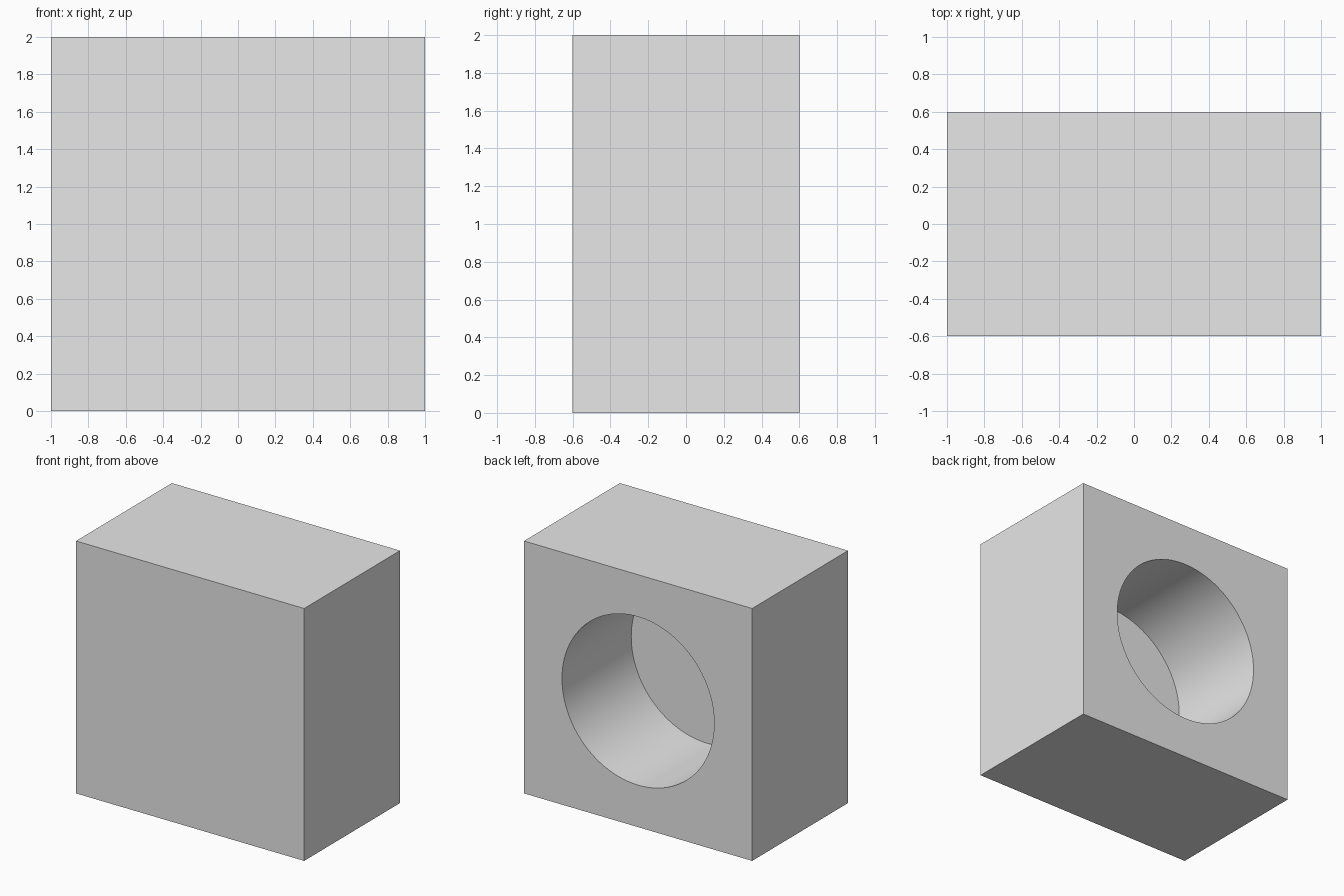
import bpy
import math

if "Cube" in bpy.data.objects:
    bpy.data.objects.remove(bpy.data.objects["Cube"], do_unlink=True)

WIDTH, DEPTH, HEIGHT = 2.0, 1.2, 2.0
FRONT_WALL = 0.333
BORE_RADIUS = 0.667
OVERSHOOT = 0.2

# Plain light grey
grey = bpy.data.materials.new("light_grey")
grey.use_nodes = True
colour = (0.8, 0.8, 0.8, 1.0)
grey.diffuse_color = colour
grey.node_tree.nodes["Principled BSDF"].inputs["Base Color"].default_value = colour

# Solid block
bpy.ops.mesh.primitive_cube_add(size=1, location=(0, 0, HEIGHT / 2))
block = bpy.context.object
block.name = "block"
block.scale = (WIDTH, DEPTH, HEIGHT)
bpy.ops.object.transform_apply(location=False, rotation=False, scale=True)
block.data.materials.append(grey)

# Cutter for the blind round hole, open at the back
bore_floor = -DEPTH / 2 + FRONT_WALL
bore_end = DEPTH / 2 + OVERSHOOT
bpy.ops.mesh.primitive_cylinder_add(
    vertices=128, radius=BORE_RADIUS, depth=bore_end - bore_floor,
    location=(0, (bore_floor + bore_end) / 2, HEIGHT / 2),
    rotation=(math.pi / 2, 0, 0))
cutter = bpy.context.object
cutter.name = "hole_cutter"
cutter.data.materials.append(grey)

# Cut the hole, then discard the cutter
cut = block.modifiers.new("round_hole", "BOOLEAN")
cut.operation = "DIFFERENCE"
cut.solver = "EXACT"
cut.object = cutter
bpy.ops.object.select_all(action="DESELECT")
block.select_set(True)
bpy.context.view_layer.objects.active = block
bpy.ops.object.modifier_apply(modifier=cut.name)
bpy.data.objects.remove(cutter, do_unlink=True)

# Smooth hole wall with crisp edges
bpy.ops.object.shade_smooth_by_angle(angle=math.radians(30))
